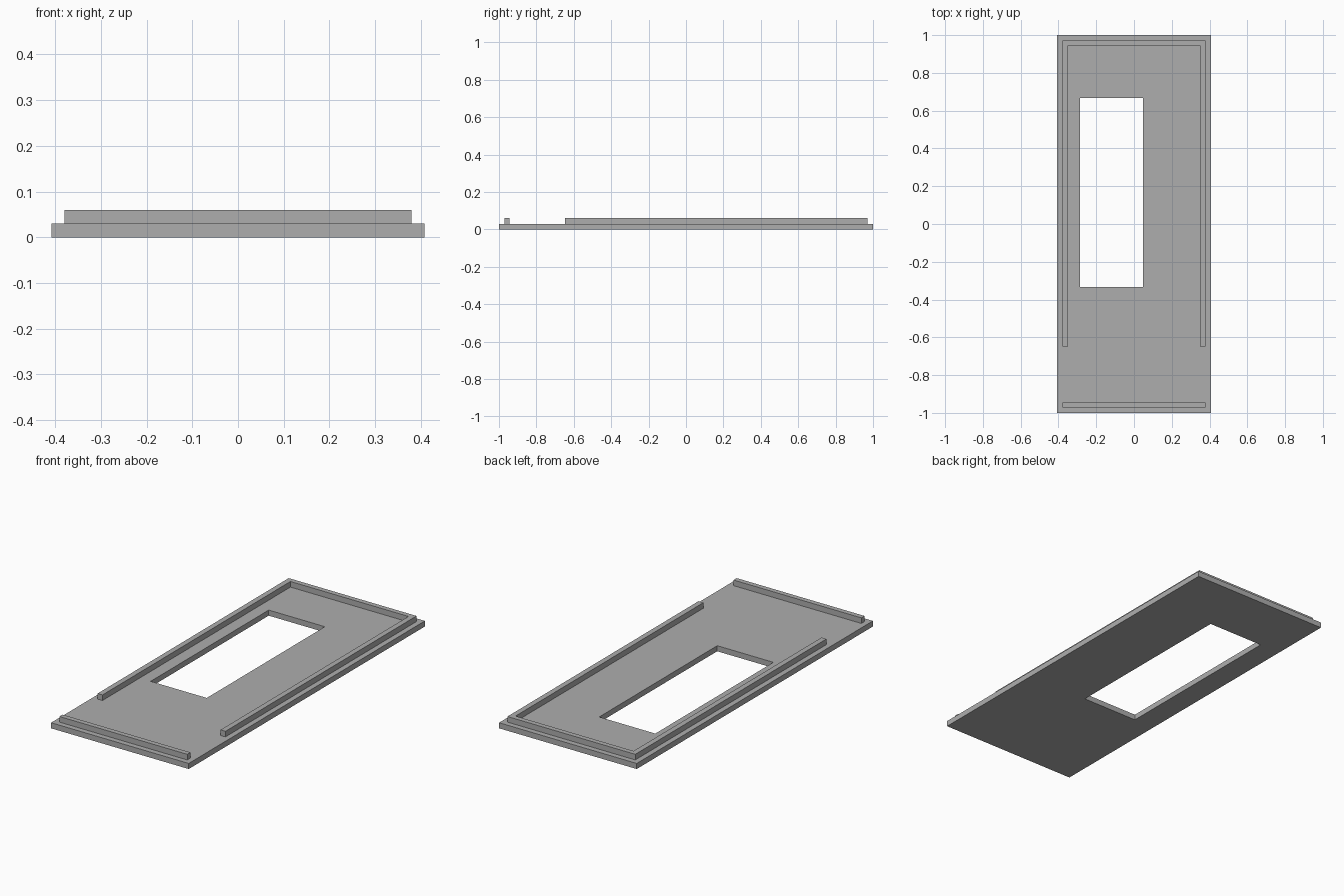
import bpy

cube = bpy.data.objects.get("Cube")
if cube:
    bpy.data.objects.remove(cube, do_unlink=True)

# Single matte grey
grey = bpy.data.materials.new("mid_grey")
grey.use_nodes = True
colour = (0.42, 0.42, 0.42, 1)
grey.diffuse_color = colour
grey.node_tree.nodes["Principled BSDF"].inputs["Base Color"].default_value = colour

THICK = 0.03


def slab(name, points, faces, z):
    """Flat outline, counter-clockwise, thickened upwards from z."""
    mesh = bpy.data.meshes.new(name)
    mesh.from_pydata([(x, y, z) for x, y in points], [], faces)
    mesh.materials.append(grey)
    obj = bpy.data.objects.new(name, mesh)
    bpy.context.collection.objects.link(obj)
    mod = obj.modifiers.new("thickness", 'SOLIDIFY')
    mod.thickness = THICK
    mod.offset = 1
    return obj


# Base panel: three by three cells with the middle one left open as the window
xs = (-0.408, -0.285, 0.048, 0.408)
ys = (-1, -0.333, 0.667, 1)
n = len(xs)
cells = [(j * n + i, j * n + i + 1, (j + 1) * n + i + 1, (j + 1) * n + i)
         for j in range(n - 1) for i in range(n - 1) if (i, j) != (1, 1)]
slab("base_panel", [(x, y) for y in ys for x in xs], cells, 0)

# Raised rail running around the back and both sides
outer, inner = 0.379, 0.35
back, back_inner, end = 0.971, 0.944, -0.648
rail = [(-outer, end), (-inner, end), (-inner, back_inner), (inner, back_inner),
        (inner, end), (outer, end), (outer, back), (-outer, back)]
# Mitred quads: left side, back, right side
slab("surround_rail", rail, [(0, 1, 2, 7), (2, 3, 6, 7), (3, 4, 5, 6)], THICK)

# Separate straight rail at the front
slab("front_rail", [(-outer, -back), (outer, -back), (outer, -back_inner),
                    (-outer, -back_inner)], [(0, 1, 2, 3)], THICK)
